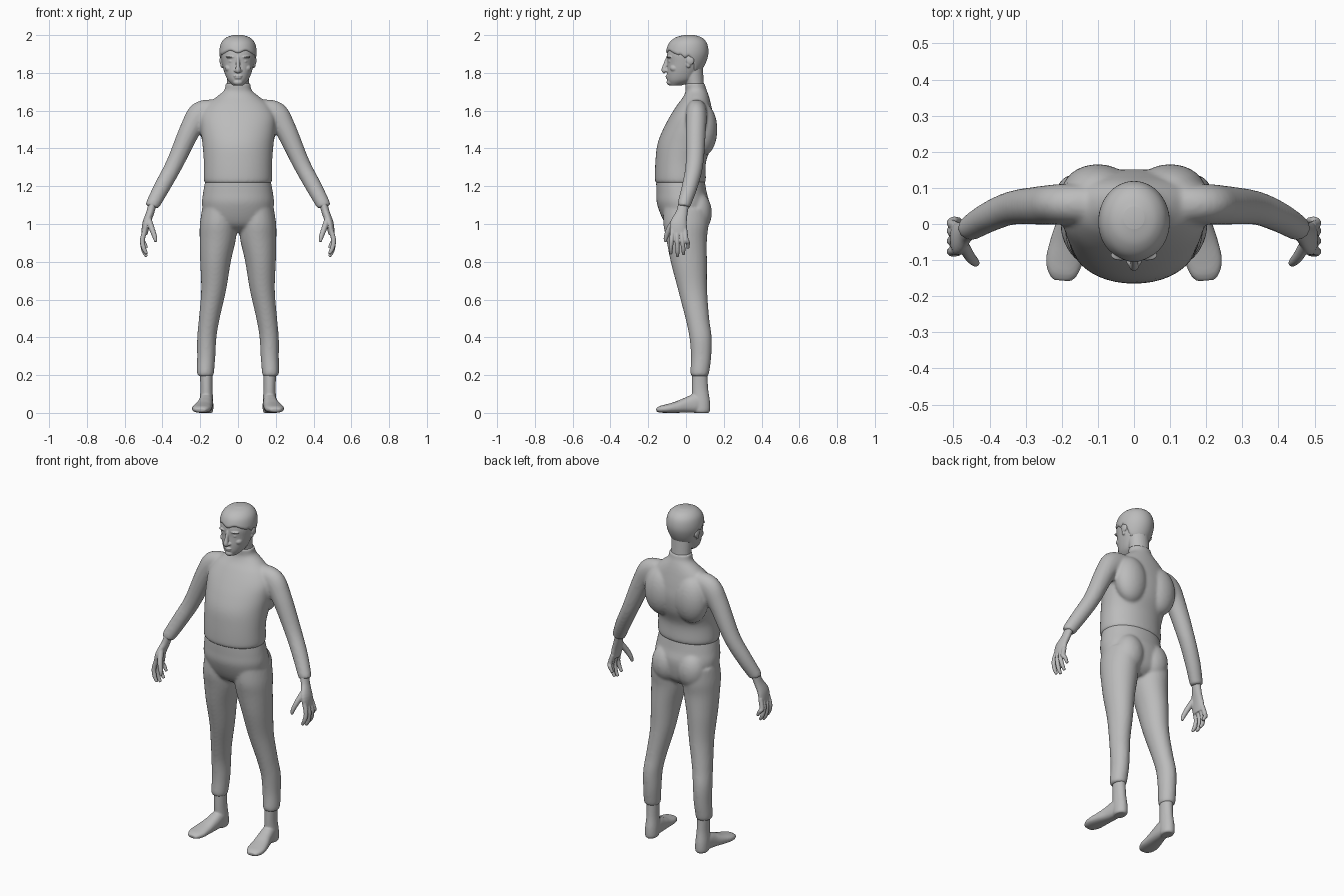
import bpy, bmesh, math
from mathutils import Vector, Matrix

if "Cube" in bpy.data.objects:
    bpy.data.objects.remove(bpy.data.objects["Cube"])

grey = bpy.data.materials.new("plain grey")
grey.use_nodes = True
COLOUR = (0.5, 0.5, 0.5, 1)
grey.diffuse_color = COLOUR
grey.node_tree.nodes["Principled BSDF"].inputs["Base Color"].default_value = COLOUR

X, Y, Z = Vector((1, 0, 0)), Vector((0, 1, 0)), Vector((0, 0, 1))
SIDES = (1, -1)


def smooth_rows(rows, steps=5):
    """Catmull-Rom interpolation through rows of numbers."""
    out = []
    for i in range(len(rows) - 1):
        a, b, c, d = (rows[max(0, min(len(rows) - 1, i + k))] for k in (-1, 0, 1, 2))
        for s in range(steps):
            t = s / steps
            out.append([q + 0.5 * t * (r - p + t * (2 * p - 5 * q + 4 * r - w + t * (3 * (q - r) + w - p)))
                        for p, q, r, w in zip(a, b, c, d)])
    return out + [list(rows[-1])]


def bridge(bm, rings):
    n = len(rings[0])
    for lo, hi in zip(rings, rings[1:]):
        for i in range(n):
            bm.faces.new((lo[i], lo[(i + 1) % n], hi[(i + 1) % n], hi[i]))
    bm.faces.new(rings[0])
    bm.faces.new(rings[-1])


def tube(bm, rows, side=1, ref=Y, flat=False, power=2.0, sides=28):
    """Closed loft through rows of (x, y, z, half width, half depth)."""
    rows = smooth_rows(rows)
    mids = [Vector((r[0] * side, r[1], r[2])) for r in rows]
    rings = []
    for i, row in enumerate(rows):
        t = Z if flat else (mids[min(i + 1, len(mids) - 1)] - mids[max(i - 1, 0)]).normalized()
        v = (ref - t * ref.dot(t)).normalized()
        u = v.cross(t)
        ring = []
        for k in range(sides):
            a = math.tau * k / sides
            c, s = (math.copysign(abs(f(a)) ** (2 / power), f(a)) for f in (math.cos, math.sin))
            ring.append(bm.verts.new(mids[i] + u * row[3] * c + v * row[4] * s))
        rings.append(ring)
    bridge(bm, rings)


def ball(bm, centre, radii, side=1, tilt=0):
    c = Vector((centre[0] * side, centre[1], centre[2]))
    m = Matrix.Translation(c) @ Matrix.Rotation(tilt, 4, "X") @ Matrix.Diagonal((*radii, 1))
    bmesh.ops.create_uvsphere(bm, u_segments=24, v_segments=16, radius=1, matrix=m)


def finish(bm, name, voxel=None, blend=4):
    """Turn the parts into one object, fused into a continuous skin."""
    bmesh.ops.recalc_face_normals(bm, faces=bm.faces)
    mesh = bpy.data.meshes.new(name)
    bm.to_mesh(mesh)
    bm.free()
    mesh.materials.append(grey)
    for p in mesh.polygons:
        p.use_smooth = True
    obj = bpy.data.objects.new(name, mesh)
    bpy.context.collection.objects.link(obj)
    if voxel:
        m = obj.modifiers.new("fuse", "REMESH")
        m.mode, m.voxel_size, m.use_smooth_shade = "VOXEL", voxel, True
        s = obj.modifiers.new("blend", "SMOOTH")
        s.factor, s.iterations = 0.5, blend
    return obj


# Jacket: trunk, collar, shoulder blades and sleeves
bm = bmesh.new()
tube(bm, [(0, -.03, 1.215, .172, .127), (0, -.03, 1.235, .181, .135), (0, -.028, 1.33, .181, .134),
          (0, -.006, 1.42, .188, .146), (0, .015, 1.50, .197, .137), (0, .03, 1.57, .197, .115),
          (0, .043, 1.63, .165, .09), (0, .053, 1.67, .118, .07), (0, .055, 1.70, .08, .058),
          (0, .051, 1.72, .068, .054), (0, .048, 1.745, .067, .053)], flat=True, power=2.1, sides=48)
for s in SIDES:
    ball(bm, (.1, .09, 1.5), (.1, .076, .14), s)
    tube(bm, [(.10, .055, 1.62, .04, .05), (.19, .055, 1.583, .07, .056), (.25, .052, 1.505, .057, .054),
              (.335, .045, 1.32, .046, .047), (.40, .02, 1.2, .043, .042),
              (.448, -.008, 1.11, .038, .036), (.456, -.012, 1.09, .034, .032)], s)
finish(bm, "jacket", .008, 8)

# Trousers: pelvis, seat and legs
bm = bmesh.new()
tube(bm, [(0, .01, .955, .07, .055), (0, .0, 1.0, .165, .108), (0, -.014, 1.1, .19, .138),
          (0, -.024, 1.17, .184, .133), (0, -.03, 1.235, .172, .128)], flat=True, power=2.1, sides=48)
for s in SIDES:
    ball(bm, (.085, .06, 1.06), (.085, .077, .11), s)
    tube(bm, [(.10, 0, 1.08, .09, .12), (.104, 0, 1.0, .098, .12), (.107, .003, .92, .096, .108),
              (.119, .015, .8, .081, .096), (.129, .035, .65, .066, .077), (.152, .06, .5, .055, .063),
              (.165, .077, .4, .051, .059), (.168, .08, .3, .048, .054),
              (.172, .073, .215, .045, .05), (.171, .072, .193, .039, .043)], s, flat=True)
finish(bm, "trousers", .008, 6)

# Hands and feet
for s, label in zip(SIDES, ("left", "right")):
    bm = bmesh.new()
    tube(bm, [(.448, -.01, 1.12, .022, .029), (.465, -.022, 1.06, .021, .031),
              (.486, -.04, 1.0, .021, .045), (.495, -.038, .945, .016, .044)], s)
    for y, y_tip, z_tip in ((-.072, -.08, .842), (-.049, -.045, .828), (-.026, -.014, .838), (-.006, .01, .872)):
        tube(bm, [(.492, y, .97, .013, .013), (.506, (y + y_tip) / 2, .915, .013, .012),
                  (.499, y_tip, z_tip + .03, .012, .011), (.483, y_tip, z_tip, .008, .008)], s, sides=14)
    tube(bm, [(.477, -.05, 1.035, .016, .016), (.456, -.088, .975, .015, .016),
              (.44, -.106, .93, .012, .012), (.436, -.11, .905, .007, .007)], s, sides=14)
    finish(bm, label + "_hand", .0035, 3)

    bm = bmesh.new()
    tube(bm, [(.169, .073, .22, .034, .04), (.167, .074, .13, .032, .043),
              (.167, .08, .06, .036, .047), (.167, .083, .015, .036, .045), (.167, .083, 0, .03, .038)],
         s, flat=True)
    tube(bm, [(.167, .11, .033, .028, .03), (.168, .06, .05, .036, .05), (.175, .0, .04, .041, .04),
              (.185, -.05, .03, .047, .03), (.193, -.1, .023, .051, .023),
              (.197, -.135, .019, .042, .018), (.199, -.156, .015, .026, .01)], s, ref=Z, power=2.4)
    finish(bm, label + "_foot", .005, 4)

# Head: skull, neck, ears and face
SKULL = [(0, -.055, 1.733, .026, .03), (0, -.03, 1.76, .053, .068), (0, -.015, 1.80, .071, .086),
         (0, .0, 1.85, .085, .099), (0, .006, 1.90, .092, .106), (0, .01, 1.95, .083, .094),
         (0, .014, 1.98, .057, .064), (0, .017, 1.993, .022, .024)]
bm = bmesh.new()
tube(bm, SKULL, flat=True, power=2.1, sides=40)
tube(bm, [(0, .052, 1.69, .058, .046), (0, .045, 1.75, .058, .049), (0, .033, 1.83, .062, .056)], flat=True)
tube(bm, [(0, -.094, 1.885, .008, .01), (0, -.107, 1.845, .01, .013),
          (0, -.116, 1.815, .014, .014), (0, -.108, 1.803, .012, .01)], sides=16)
ball(bm, (0, -.099, 1.783), (.024, .01, .005))
ball(bm, (0, -.097, 1.773), (.019, .01, .006))
ball(bm, (0, -.083, 1.75), (.026, .02, .017))
for s in SIDES:
    ball(bm, (.013, -.104, 1.812), (.009, .01, .008), s)
    ball(bm, (.036, -.086, 1.884), (.03, .016, .006), s)
    ball(bm, (.034, -.081, 1.861), (.016, .013, .007), s)
    ball(bm, (.048, -.06, 1.825), (.022, .025, .02), s)
    ball(bm, (.089, .022, 1.865), (.009, .021, .023), s, .25)
    ball(bm, (.084, .012, 1.842), (.009, .012, .016), s, .25)
finish(bm, "head", .0035, 3)

# Hair: a cap that follows the skull above a hairline
skull = smooth_rows(SKULL, 8)
HAIRLINE = [(-1, 1.91), (-.6, 1.905), (-.3, 1.895), (-.1, 1.875), (.1, 1.89), (.35, 1.86), (.6, 1.81), (1, 1.795)]


def between(table, key, column):
    for a, b in zip(table, table[1:]):
        if key <= b[column]:
            break
    f = (key - a[column]) / (b[column] - a[column])
    return [p + (q - p) * f for p, q in zip(a, b)]


def scalp(angle, z, lift):
    row = between(skull, z, 2)
    return Vector((math.cos(angle) * (row[3] + lift), row[1] + math.sin(angle) * (row[4] + lift), z + max(lift, 0) * .9))


COLUMNS, LEVELS, TOP = 72, 20, 1.993
bm = bmesh.new()
rings = [[] for _ in range(LEVELS + 2)]
for k in range(COLUMNS):
    a = math.tau * k / COLUMNS
    low = between(HAIRLINE, math.sin(a), 0)[1]
    if math.sin(a) < -.4:
        low -= .007 * math.cos(7 * math.cos(a))
    rings[0].append(bm.verts.new(scalp(a, low, -.008)))
    for j in range(LEVELS + 1):
        t = math.sin(j / LEVELS * math.pi / 2)
        rings[j + 1].append(bm.verts.new(scalp(a, low + (TOP - low) * t, .004 if j == 0 else .007)))
bridge(bm, rings)
finish(bm, "hair")
